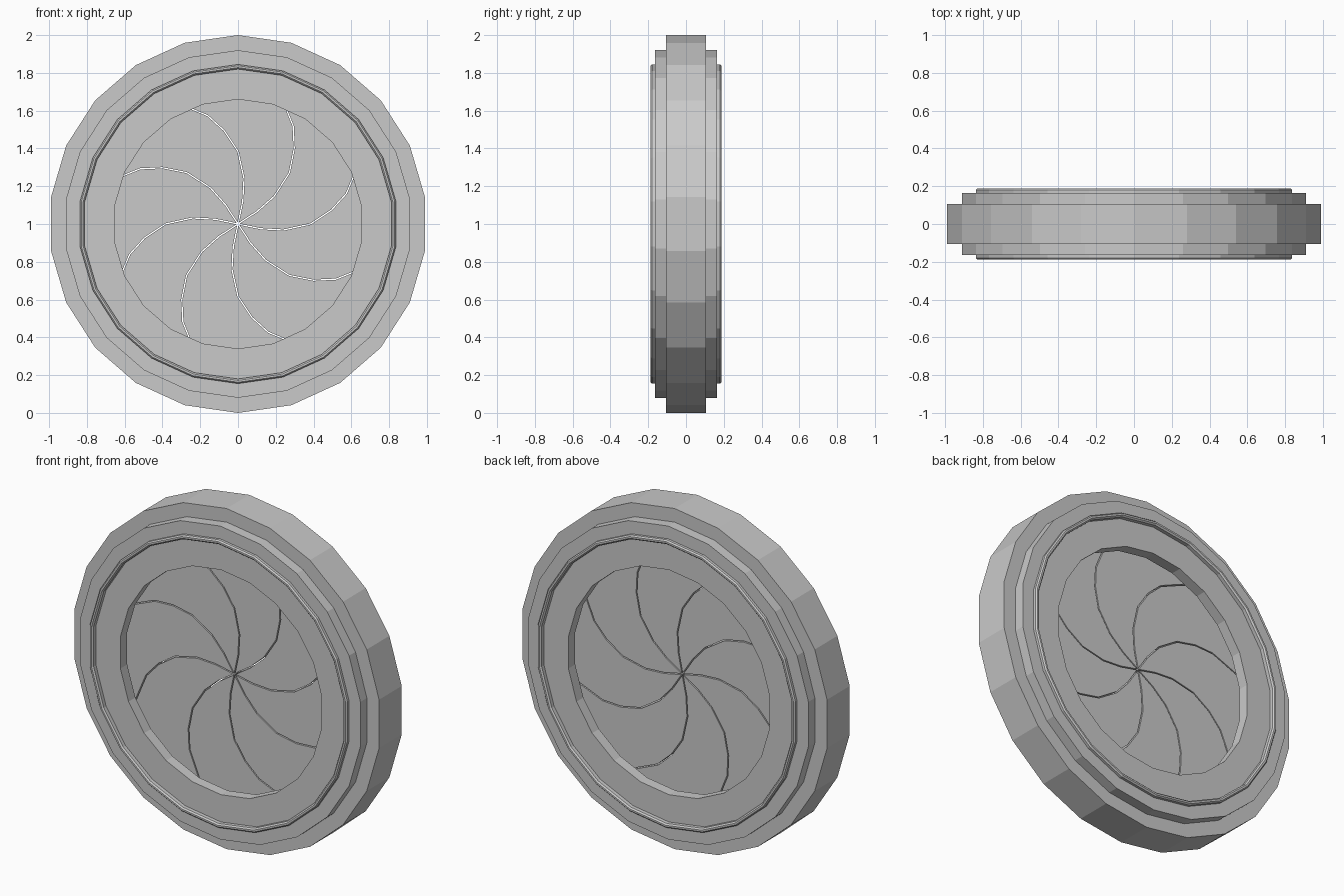
import bpy, bmesh, math
from mathutils import Vector, Matrix

SIDES, BLADES, GAP, BLADE_DEPTH = 22, 8, 0.0033, 0.033

if "Cube" in bpy.data.objects:
    bpy.data.objects.remove(bpy.data.objects["Cube"])

grey = bpy.data.materials.new("plain grey")
grey.use_nodes = True
tone = (0.59, 0.59, 0.59, 1)
grey.diffuse_color = tone
grey.node_tree.nodes["Principled BSDF"].inputs["Base Color"].default_value = tone


def make_object(name, bm):
    bmesh.ops.recalc_face_normals(bm, faces=bm.faces)
    mesh = bpy.data.meshes.new(name)
    bm.to_mesh(mesh)
    bm.free()
    mesh.materials.append(grey)
    obj = bpy.data.objects.new(name, mesh)
    obj.location.z = 1
    bpy.context.collection.objects.link(obj)
    return obj


# Stepped round frame: half profile (radius, depth) mirrored, then revolved.
# The last points form the inner lip and the hollow that holds the blades.
half = [(1, 0.105), (0.92, 0.105), (0.92, 0.165), (0.845, 0.165), (0.845, 0.18),
        (0.838, 0.188), (0.828, 0.188), (0.82, 0.18), (0.82, 0.158),
        (0.66, 0.158), (0.66, 0.095), (0.82, 0.095)]
profile = half + [(r, -d) for r, d in reversed(half)]
bm = bmesh.new()
rings = []
for i in range(SIDES):
    a = math.tau * i / SIDES
    rings.append([bm.verts.new((r * math.sin(a), d, r * math.cos(a))) for r, d in profile])
for i in range(SIDES):
    a, b = rings[i], rings[(i + 1) % SIDES]
    for j in range(len(profile)):
        k = (j + 1) % len(profile)
        bm.faces.new((a[j], a[k], b[k], b[j]))
make_object("stepped_frame", bm)

# Curved slit from the hub to the frame; a blade fills the space between two slits
slit = [Vector(p) for p in [(0, 0), (0.12, -0.025), (0.24, -0.032), (0.385, 0),
                            (0.493, 0.072), (0.573, 0.16), (0.607, 0.24),
                            (0.655, 0.355), (0.69, 0.46)]]
STEP = math.tau / BLADES


def shifted(side):
    """Slit points moved sideways by half the gap, without the hub point."""
    out = []
    for i in range(1, len(slit)):
        ahead = slit[min(i + 1, len(slit) - 1)]
        t = (ahead - slit[i - 1]).normalized()
        out.append(slit[i] + Vector((-t.y, t.x)) * GAP * side)
    return out


start = shifted(1)
end = [Matrix.Rotation(STEP, 2) @ p for p in shifted(-1)]
heading = math.atan2(slit[1].y, slit[1].x) + STEP / 2
tip = Vector((math.cos(heading), math.sin(heading))) * GAP / math.sin(STEP / 2)
arc = [Matrix.Rotation(STEP * f, 2) @ slit[-1] for f in (0.25, 0.5, 0.75)]
outline = [tip] + start + arc + end[::-1]

for n in range(BLADES):
    turn = Matrix.Rotation(STEP * n, 2)
    bm = bmesh.new()
    points = [turn @ p for p in outline]
    face = bm.faces.new([bm.verts.new((p.x, -BLADE_DEPTH, p.y)) for p in points])
    grown = bmesh.ops.extrude_face_region(bm, geom=[face])["geom"]
    moved = [g for g in grown if isinstance(g, bmesh.types.BMVert)]
    bmesh.ops.translate(bm, verts=moved, vec=(0, 2 * BLADE_DEPTH, 0))
    make_object(f"curved_blade_{n + 1}", bm)
